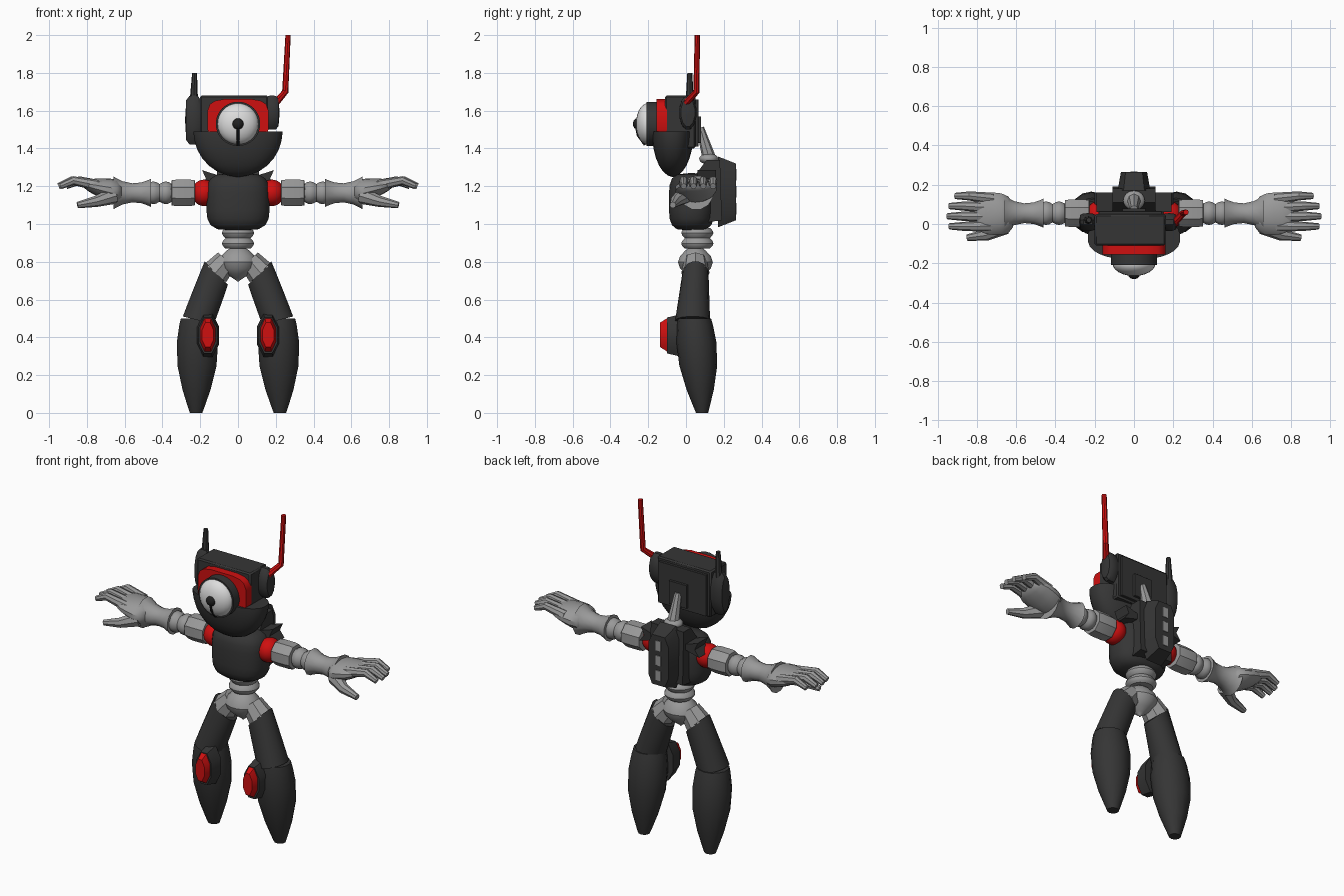
import bpy, bmesh, math
from mathutils import Vector

if "Cube" in bpy.data.objects:
    bpy.data.objects.remove(bpy.data.objects["Cube"], do_unlink=True)


def material(name, red, green, blue):
    mat = bpy.data.materials.new(name)
    mat.use_nodes = True
    colour = (red, green, blue, 1)
    mat.diffuse_color = colour
    mat.node_tree.nodes["Principled BSDF"].inputs["Base Color"].default_value = colour
    return mat


DARK = material("dark_shell", .036, .036, .036)
GREY = material("grey_metal", .32, .32, .32)
RED = material("red_paint", .62, .005, .005)
WHITE = material("eye_white", .72, .72, .72)
BLACK = material("pupil_black", .015, .015, .015)

# Index of each axis, followed by the two axes across it
PLANES = {"x": (0, 1, 2), "y": (1, 0, 2), "z": (2, 0, 1)}


# Outline rules: scale of a cross-section at fraction t of the length
def straight(t):
    return 1


def dome(t):
    return math.sqrt(1 - (1 - t) ** 2)


def taper(end):
    return lambda t: 1 + (end - 1) * t


def oval(power):
    return lambda t: (1 - abs(2 * t - 1) ** power) ** (1 / power)


def ribs(t):
    return .78 + .22 * abs(math.sin(math.tau * t))


def finish(obj, mat, mirror=False):
    obj.data.materials.clear()
    obj.data.materials.append(mat)
    if mirror:
        obj.modifiers.new("Mirror", "MIRROR")
    bpy.ops.object.select_all(action="DESELECT")
    obj.select_set(True)
    bpy.context.view_layer.objects.active = obj
    bpy.ops.object.shade_smooth_by_angle(angle=math.radians(35))
    return obj


def skin(name, mat, rings, mirror=False):
    """Join rings of points into a closed, capped surface."""
    bm = bmesh.new()
    rows = [[bm.verts.new(point) for point in ring] for ring in rings]
    for low, high in zip(rows, rows[1:]):
        for i in range(len(low)):
            bm.faces.new((low[i - 1], low[i], high[i], high[i - 1]))
    bm.faces.new(rows[0])
    bm.faces.new(rows[-1])
    bmesh.ops.recalc_face_normals(bm, faces=bm.faces)
    mesh = bpy.data.meshes.new(name)
    bm.to_mesh(mesh)
    bm.free()
    obj = bpy.data.objects.new(name, mesh)
    bpy.context.collection.objects.link(obj)
    return finish(obj, mat, mirror)


def loft(name, mat, axis, span, centre, size, shape=straight, steps=1, drift=(0, 0),
         sides=20, power=2, tilt=(0, 0), flatten=0, mirror=False):
    """Sweep a rounded section along an axis, scaled by an outline rule."""
    along, across, up = PLANES[axis]
    rings = []
    for step in range(steps + 1):
        t = (1 - math.cos(math.pi * step / steps)) / 2
        scale = max(shape(t), .05) / math.cos(math.pi / sides)
        lean = tilt[0] + (tilt[1] - tilt[0]) * t
        ring = []
        for side in range(sides):
            angle = math.tau * (side + .5) / sides
            c, s = math.cos(angle), math.sin(angle)
            offset = size[0] * scale * math.copysign(abs(c) ** (2 / power), c)
            rise = size[1] * scale * math.copysign(abs(s) ** (2 / power), s)
            point = Vector()
            point[along] = span[0] + (span[1] - span[0]) * t + lean * offset
            point[across] = centre[0] + drift[0] * t + offset
            point[up] = centre[1] + drift[1] * t + rise * (1 - flatten * t)
            ring.append(point)
        rings.append(ring)
    return skin(name, mat, rings, mirror)


def prism(name, mat, axis, points, span, mirror=False):
    along, across, up = PLANES[axis]
    rings = []
    for position in span:
        ring = []
        for u, v in points:
            point = Vector()
            point[along], point[across], point[up] = position, u, v
            ring.append(point)
        rings.append(ring)
    return skin(name, mat, rings, mirror)


def box(name, mat, centre, size):
    x, y, z = centre
    w, d, h = (length / 2 for length in size)
    corners = [(x - w, y - d), (x + w, y - d), (x + w, y + d), (x - w, y + d)]
    obj = prism(name, mat, "z", corners, (z - h, z + h))
    bevel = obj.modifiers.new("Bevel", "BEVEL")
    bevel.width, bevel.segments = min(size) / 20, 1


def tube(name, mat, points, radii, mirror=False):
    curve = bpy.data.curves.new(name, "CURVE")
    curve.dimensions = "3D"
    curve.bevel_depth, curve.bevel_resolution, curve.use_fill_caps = 1, 2, True
    spline = curve.splines.new("POLY")
    spline.points.add(len(points) - 1)
    for knot, place, radius in zip(spline.points, points, radii):
        knot.co, knot.radius = (*place, 1), radius
    obj = bpy.data.objects.new(name, curve)
    bpy.context.collection.objects.link(obj)
    bpy.ops.object.select_all(action="DESELECT")
    obj.select_set(True)
    bpy.context.view_layer.objects.active = obj
    bpy.ops.object.convert(target="MESH")
    finish(bpy.context.object, mat, mirror)


def ball(name, mat, centre, size, mirror=False):
    bpy.ops.mesh.primitive_uv_sphere_add(segments=24, ring_count=14, radius=1)
    obj = bpy.context.object
    obj.name = name
    for vert in obj.data.vertices:
        vert.co = Vector(c + v * s for c, v, s in zip(centre, vert.co, size))
    finish(obj, mat, mirror)


# Head: bowl jaw, box skull and back plates
loft("jaw_bowl", DARK, "z", (1.25, 1.49), (0, -.07), (.235, .11), dome, steps=9, sides=28, power=2.4)
box("skull_box", DARK, (-.02, -.03, 1.54), (.36, .16, .28))
box("skull_back_plate", DARK, (-.02, .055, 1.535), (.32, .02, .25))
box("neck_mount", DARK, (0, .07, 1.5), (.12, .02, .14))
loft("red_face_plate", RED, "y", (-.155, -.1), (0, 1.55), (.16, .11), sides=16, power=4)

# Eye
loft("eye_housing", DARK, "y", (-.21, -.15), (0, 1.53), (.117, .117), sides=28)
ball("eye_dome", WHITE, (0, -.2, 1.53), (.11, .065, .11))
ball("pupil", BLACK, (0, -.256, 1.53), (.03, .025, .03))
tube("eye_slot", BLACK, [(0, -.264, 1.53), (0, -.252, 1.47), (0, -.215, 1.42)], [.009] * 3)

# Ears and antennas
for name, span, middle in (("right_ear", (-.28, -.19), 1.55), ("left_ear", (.14, .22), 1.59)):
    loft(name, DARK, "x", span, (.01, middle), (.045, 1.68 - middle), oval(4), steps=6, sides=12)
tube("right_aerial", DARK, [(-.235, .02, 1.6), (-.23, .02, 1.8)], [.025, .013])
tube("left_antenna", RED, [(.19, -.01, 1.63), (.25, .055, 1.7), (.265, .06, 2)], [.02, .017, .014])

# Neck
tube("neck_rod", GREY, [(0, .125, 1.34), (0, .075, 1.51)], [.037, .02])
ball("neck_base", GREY, (0, .12, 1.345), (.055, .05, .03))

# Torso and backpack
loft("torso", DARK, "z", (.965, 1.27), (0, .03), (.167, .12), oval(4), steps=10, sides=24, power=2.4)
prism("backpack", DARK, "x", [(.05, 1.26), (.11, 1.34), (.18, 1.34), (.19, 1.02), (.05, 1)], (-.11, .11))
loft("backpack_fin", DARK, "y", (.17, .265), (0, 1.17), (.08, .18), taper(.8), sides=8, power=4)
for level in range(3):
    box("backpack_vent", GREY, (0, .264, 1.08 + .09 * level), (.036, .009, .06))
prism("shoulder_wing", DARK, "y", [(.05, 1.24), (.19, 1.285), (.17, 1.24), (.2, 1.2)], (.06, .16), mirror=True)


# Arms, built in lengths along one line
def arm(name, start, end, radius, shape, steps, sides=12):
    loft(name, GREY, "x", (start, end), (.055, 1.165), (radius, radius), shape, steps,
         sides=sides, mirror=True)


ball("shoulder_ball", RED, (.18, .045, 1.165), (.066, .072, .07), mirror=True)
arm("upper_arm", .22, .36, .07, oval(8), steps=6, sides=8)
arm("elbow", .35, .48, .06, ribs, steps=12)
arm("forearm", .46, .66, .05, lambda t: 1 + 2.5 * (t - .45) ** 2, steps=6)

# Hands
loft("palm", GREY, "x", (.61, .82), (.045, 1.165), (.108, .075), oval(3), steps=8,
     drift=(.015, .045), flatten=.6, sides=14, mirror=True)
for finger, name in enumerate(("little_finger", "ring_finger", "middle_finger", "index_finger")):
    root = .13 - .047 * finger
    reach = .95 - .01 * (finger - 2) ** 2
    tube(name, GREY, [(.72, root, 1.2), (reach - .07, root * 1.1, 1.23), (reach, root * 1.1, 1.2)],
         [.03, .023, .016], mirror=True)
tube("thumb", GREY, [(.66, -.01, 1.15), (.75, -.055, 1.12), (.85, -.07, 1.1)], [.045, .03, .017], mirror=True)

# Waist rings and pelvis
loft("waist", GREY, "z", (.87, .98), (0, .06), (.085, .085), ribs, steps=12)
loft("pelvis", GREY, "z", (.695, .9), (0, .05), (.102, .092), lambda t: math.sin(math.pi * t), steps=10)
tube("hip_joint", GREY, [(.06, .05, .81), (.12, .05, .74)], [.06, .075], mirror=True)

# Legs
loft("thigh", DARK, "z", (.49, .74), (.21, .035), (.082, .09), taper(.75), steps=3,
     drift=(-.095, .015), tilt=(.25, 1), sides=14, mirror=True)
loft("shin", DARK, "z", (0, .5), (.222, .085), (.11, .104), lambda t: .3 + .7 * math.sin(2.3 * t),
     steps=6, drift=(-.01, -.04), sides=14, mirror=True)
loft("knee_frame", DARK, "y", (-.1, -.02), (.16, .41), (.05, .095), taper(1.2), sides=8, mirror=True)
loft("knee_pad", RED, "y", (-.137, -.095), (.16, .413), (.03, .065), taper(1.4), sides=8, mirror=True)
